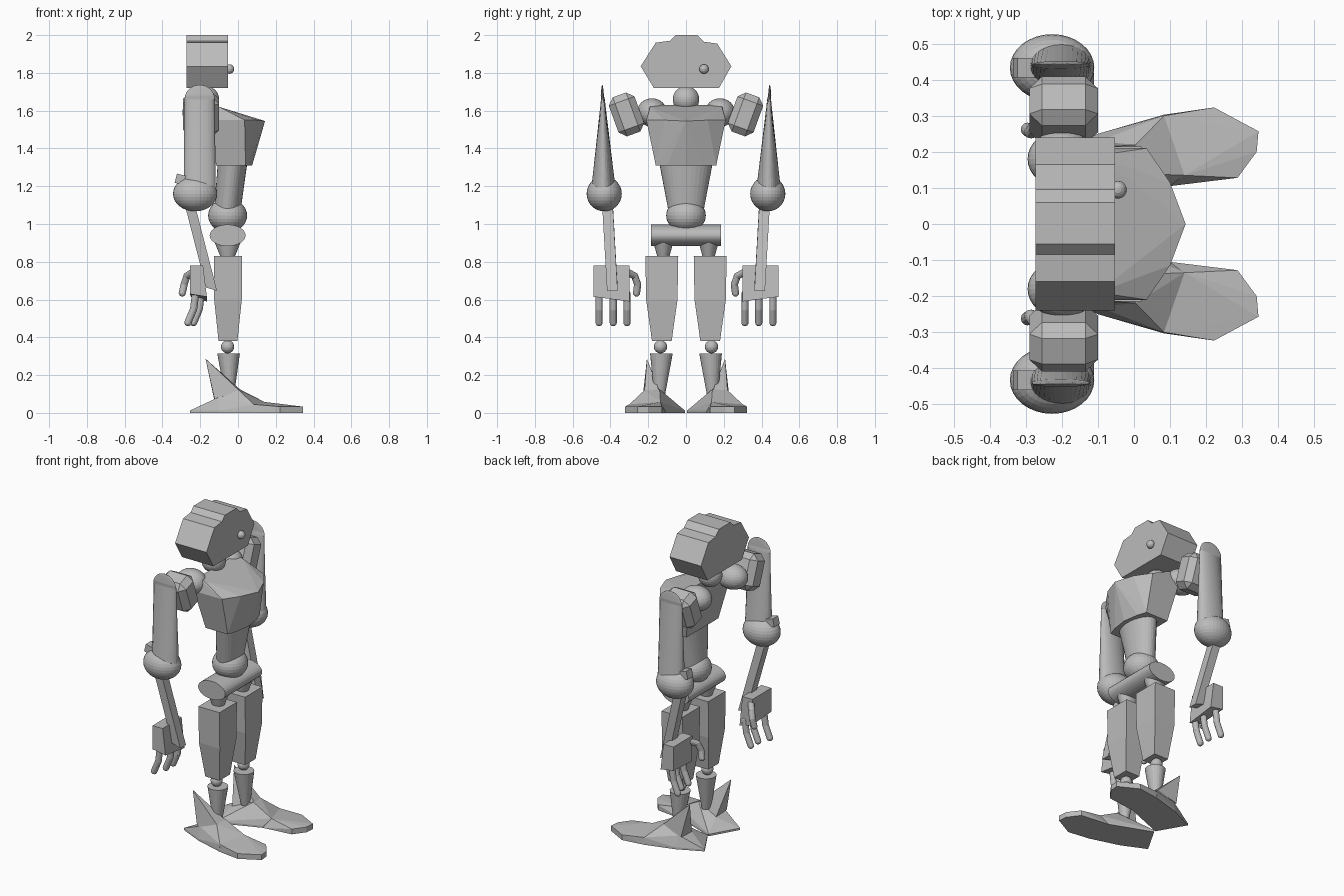
import bpy, bmesh, math
from mathutils import Vector, Matrix

cube = bpy.data.objects.get("Cube")
if cube:
    bpy.data.objects.remove(cube, do_unlink=True)

grey = bpy.data.materials.new("plain_grey")
grey.use_nodes = True
grey.diffuse_color = (0.5, 0.5, 0.5, 1)
grey.node_tree.nodes["Principled BSDF"].inputs["Base Color"].default_value = (0.5, 0.5, 0.5, 1)


def finish(name, bm):
    bmesh.ops.recalc_face_normals(bm, faces=bm.faces[:])
    mesh = bpy.data.meshes.new(name)
    bm.to_mesh(mesh)
    bm.free()
    mesh.materials.append(grey)
    ob = bpy.data.objects.new(name, mesh)
    bpy.context.scene.collection.objects.link(ob)
    return ob


def hull(name, points, side=1):
    """Convex solid around points, mirrored in y by side."""
    bm = bmesh.new()
    for x, y, z in points:
        bm.verts.new((x, y * side, z))
    res = bmesh.ops.convex_hull(bm, input=bm.verts[:])
    loose = [v for v in bm.verts if not v.link_faces]
    bmesh.ops.delete(bm, geom=loose, context='VERTS')
    bmesh.ops.dissolve_limit(bm, angle_limit=0.02, verts=bm.verts[:], edges=bm.edges[:])
    return finish(name, bm)


def ball(name, centre, radii, segments=32):
    bm = bmesh.new()
    bmesh.ops.create_uvsphere(bm, u_segments=segments, v_segments=segments // 2, radius=1,
                              matrix=Matrix.Translation(centre) @ Matrix.Diagonal((*radii, 1)))
    return finish(name, bm)


def loft(name, rings, segments=32):
    """Skin over horizontal ellipses given as (centre, x radius, y radius)."""
    bm = bmesh.new()
    loops = []
    for (x, y, z), rx, ry in rings:
        angles = [math.tau * i / segments for i in range(segments)]
        loops.append([bm.verts.new((x + rx * math.cos(a), y + ry * math.sin(a), z)) for a in angles])
    for low, high in zip(loops, loops[1:]):
        for i in range(segments):
            j = (i + 1) % segments
            bm.faces.new((low[i], low[j], high[j], high[i]))
    bm.faces.new(loops[0])
    bm.faces.new(loops[-1])
    return finish(name, bm)


def box(name, centre, size, turn=None, bevel=0):
    bm = bmesh.new()
    matrix = Matrix.Translation(centre) @ (turn or Matrix()) @ Matrix.Diagonal((*size, 1))
    bmesh.ops.create_cube(bm, size=1, matrix=matrix)
    if bevel:
        bmesh.ops.bevel(bm, geom=bm.edges[:], offset=bevel, segments=1, affect='EDGES')
    return finish(name, bm)


def finger(name, points, radius):
    """Tapering tube of balls and hulls along a bent path."""
    bm = bmesh.new()
    path = [Vector(p) for p in points]
    for a, b in zip(path, path[1:]):
        d = b - a
        turn = d.to_track_quat('Z', 'Y').to_matrix().to_4x4()
        bmesh.ops.create_cone(bm, cap_ends=True, segments=12, radius1=radius, radius2=radius,
                              depth=d.length, matrix=Matrix.Translation((a + b) / 2) @ turn)
    for p in path:
        bmesh.ops.create_uvsphere(bm, u_segments=12, v_segments=8, radius=radius,
                                  matrix=Matrix.Translation(p))
    return finish(name, bm)


# Head: an angular side-to-side profile pushed out in depth
profile = [(-.17, 1.72), (.175, 1.72), (.24, 1.835), (.165, 1.955), (.095, 1.965),
           (.06, 2), (-.055, 2), (-.085, 1.97), (-.16, 1.96), (-.24, 1.835)]
bm = bmesh.new()
face = bm.faces.new([bm.verts.new((-.273, y, z)) for y, z in profile])
out = bmesh.ops.extrude_face_region(bm, geom=[face])
bmesh.ops.translate(bm, vec=(.22, 0, 0), verts=[g for g in out["geom"] if isinstance(g, bmesh.types.BMVert)])
finish("head", bm)
ball("eye", (-.045, .095, 1.82), (.025, .025, .025), 16)
ball("neck", (-.17, 0, 1.66), (.07, .07, .07))

# Torso
half_chest = [(-.115, .16, 1.31), (.04, .16, 1.31), (.06, .1, 1.31), (.075, 0, 1.31),
              (-.16, .21, 1.55), (.035, .21, 1.55), (.1, .115, 1.55), (.143, 0, 1.545),
              (-.15, .19, 1.63), (-.1, .19, 1.62)]
hull("chest", half_chest + [(x, -y, z) for x, y, z in half_chest if y])
loft("waist", [((-.055, 0, 1.08), .07, .095), ((-.03, 0, 1.315), .078, .14)])
ball("belly_joint", (-.055, 0, 1.045), (.103, .105, .09))
bm = bmesh.new()
bmesh.ops.create_cone(bm, cap_ends=True, segments=32, radius1=1, radius2=1, depth=1,
                      matrix=Matrix.Translation((-.055, 0, .94)) @ Matrix.Diagonal((.095, .37, .057, 1))
                      @ Matrix.Rotation(math.pi / 2, 4, 'X'))
finish("pelvis", bm)

for s, side in ((1, "back"), (-1, "front")):
    def part(name):
        return side + "_" + name

    # Shoulder and upper arm, thinning to a rounded blade at the top
    ball(part("shoulder_joint"), (-.2, s * .18, 1.59), (.095, .08, .075))
    box(part("shoulder_pad"), (-.195, s * .315, 1.58), (.19, .145, .22),
        Matrix.Rotation(-s * math.radians(20), 4, 'X'), .035)
    rings = [((-.203, s * .437, 1.18), .085, .065), ((-.203, s * .44, 1.66), .08, .01)]
    for i in range(1, 7):
        a = math.pi / 2 * i / 6.2
        rings.append(((-.203, s * .443, 1.66 + .077 * math.sin(a)), .08 * math.cos(a), .01 - .0015 * i))
    loft(part("upper_arm"), rings)
    ball(part("elbow"), (-.227, s * .433, 1.16), (.117, .093, .093))
    box(part("elbow_knob"), (-.3, s * .433, 1.235), (.06, .055, .05), Matrix.Rotation(.25, 4, 'Y'))

    # Forearm bar
    hull(part("forearm"), [(x + dx, y + dy, z - dx * .3) for x, y, z in
         ((-.262, .417, 1.13), (-.14, .39, .655)) for dx in (-.029, .029) for dy in (-.028, .028)], s)

    # Hand: wedge palm, three fingers and a thumb
    hull(part("palm"), [(-.255, .49, .78), (-.185, .49, .78), (-.255, .3, .78), (-.185, .3, .78),
                        (-.255, .49, .63), (-.165, .49, .615), (-.25, .3, .615), (-.165, .3, .59)], s)
    for y, dx, name in ((.46, -.03, "outer"), (.385, 0, "middle"), (.312, 0, "inner")):
        finger(part(name + "_finger"), [(-.195 + dx, s * y, .63), (-.205 + dx, s * y, .55),
                                        (-.235 + dx, s * y, .478)], .019)
    finger(part("thumb"), [(-.24, s * .31, .745), (-.27, s * .272, .725),
                           (-.285, s * .256, .68), (-.295, s * .262, .635)], .019)

    # Leg
    y = s * .13
    loft(part("hip_cone"), [((-.055, s * .12, .82), .035, .03), ((-.055, s * .12, .93), .08, .06)])
    hull(part("thigh"), [(-.053 + i * dx, .128 + j * dy, z) for i in (-1, 1) for j in (-1, 1)
                         for dx, dy, z in ((.074, .087, .83), (.073, .083, .6), (.05, .052, .38))], s)
    ball(part("knee"), (-.055, s * .135, .35), (.035, .035, .035), 24)
    loft(part("shin"), [((-.045, s * .14, .1), .025, .03), ((-.05, y, .315), .06, .06)], 24)

    # Foot: flat toe slab, raised instep and a heel spike
    sole = [(-.255, .178), (-.1, .25), (.083, .303), (.222, .323), (.345, .257),
            (.34, .2), (.287, .128), (.1, .105), (-.155, .005)]
    toes = sole[2:8]
    hull(part("toes"), [(x, y, 0) for x, y in toes] + [(x, y, .033) for x, y in toes[1:5]]
         + [(.083, .3, .045), (.14, .135, .058)], s)
    heel = sole[:3] + sole[7:]
    hull(part("instep"), [(x, y, z) for x, y in heel for z in (0, .012)]
         + [(.083, .3, .045), (.14, .135, .058), (-.125, .12, .07), (-.11, .225, .08),
            (.005, .22, .12), (.01, .14, .125)], s)
    hull(part("heel_spike"), [(-.172, .207, .287), (-.125, .12, .065), (-.125, .23, .075),
                              (.01, .22, .115), (.01, .145, .125)], s)
